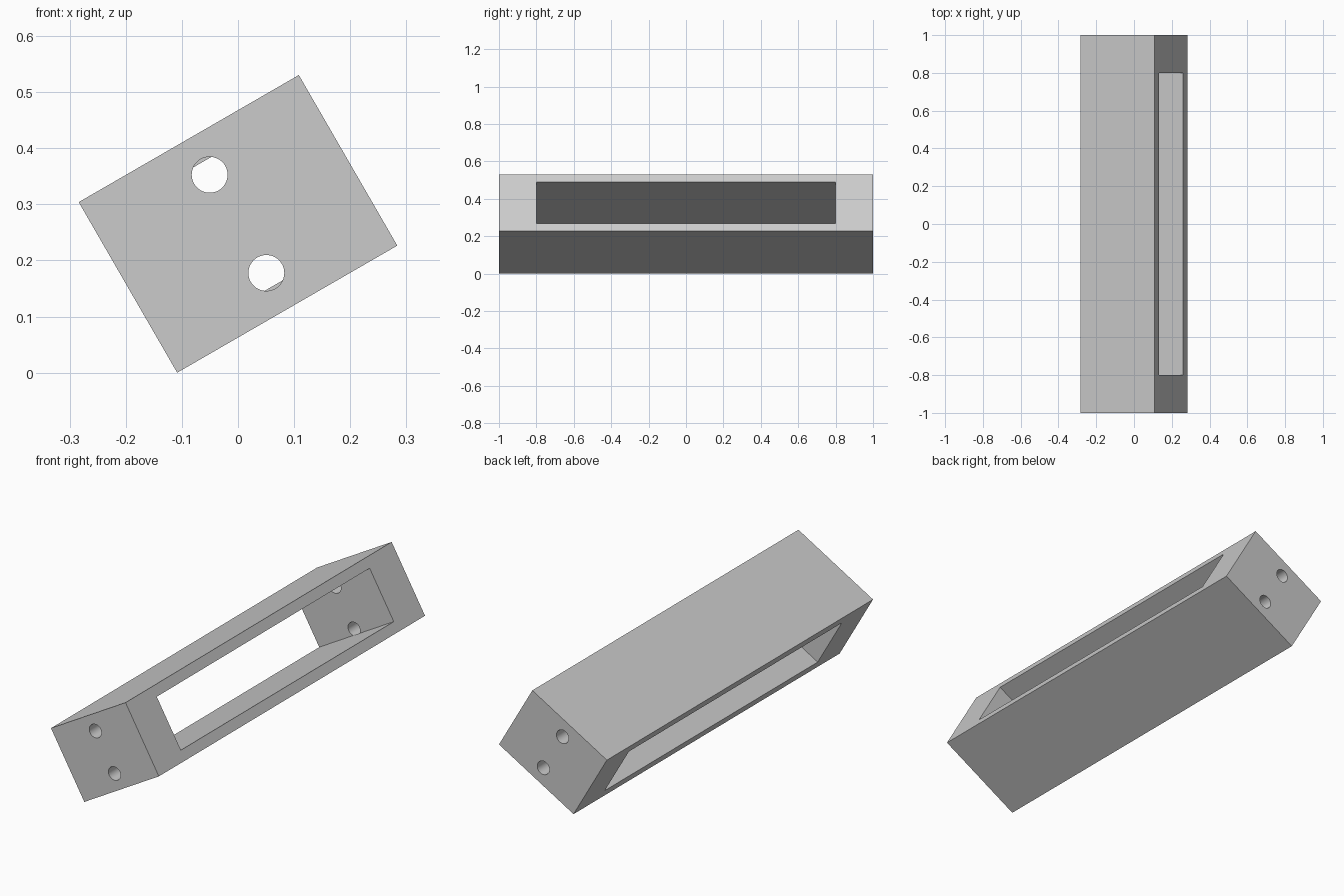
import bpy
import math
from mathutils import Matrix

cube = bpy.data.objects.get("Cube")
if cube:
    bpy.data.objects.remove(cube, do_unlink=True)

WIDTH, LENGTH, HEIGHT = 0.453, 2.0, 0.351
SLOT_HALF_LENGTH, SLOT_HEIGHT = 0.80, 0.254
HOLE_RADIUS, HOLE_OFFSET = 0.032, 0.101
TILT = math.radians(30)
CENTRE_Z = (WIDTH * math.sin(TILT) + HEIGHT * math.cos(TILT)) / 2


def box(name, size):
    bpy.ops.mesh.primitive_cube_add(size=1)
    obj = bpy.context.object
    obj.name = name
    obj.data.transform(Matrix.Diagonal((*size, 1)))
    return obj


def cut(target, cutter):
    mod = target.modifiers.new(cutter.name, "BOOLEAN")
    mod.operation = "DIFFERENCE"
    mod.solver = "EXACT"
    mod.object = cutter
    bpy.context.view_layer.objects.active = target
    bpy.ops.object.modifier_apply(modifier=mod.name)
    bpy.data.objects.remove(cutter, do_unlink=True)


# Solid bar
bar = box("slotted_bar", (WIDTH, LENGTH, HEIGHT))

# Long slot running through the bar from side to side
cut(bar, box("slot_cutter", (WIDTH * 2, SLOT_HALF_LENGTH * 2, SLOT_HEIGHT)))

# Two screw holes through each end block, stopping at the slot
depth = 0.3
for end in (-1, 1):
    for side in (-1, 1):
        y = end * (SLOT_HALF_LENGTH - 0.0005 + depth / 2)
        bpy.ops.mesh.primitive_cylinder_add(
            vertices=48, radius=HOLE_RADIUS, depth=depth,
            location=(0, y, side * HOLE_OFFSET), rotation=(math.pi / 2, 0, 0))
        bpy.context.object.name = "hole_cutter"
        cut(bar, bpy.context.object)

# Tilt the bar so that it rests on its lower edge
bar.data.transform(Matrix.Translation((0, 0, CENTRE_Z)) @ Matrix.Rotation(-TILT, 4, "Y"))

# Plain grey finish
grey = bpy.data.materials.new("plain_grey")
grey.use_nodes = True
colour = (0.6, 0.6, 0.6, 1)
grey.diffuse_color = colour
grey.node_tree.nodes["Principled BSDF"].inputs["Base Color"].default_value = colour
bar.data.materials.clear()
bar.data.materials.append(grey)

# Round hole walls, crisp edges
bpy.ops.object.select_all(action="DESELECT")
bar.select_set(True)
bpy.context.view_layer.objects.active = bar
bpy.ops.object.shade_smooth_by_angle(angle=math.radians(30))
